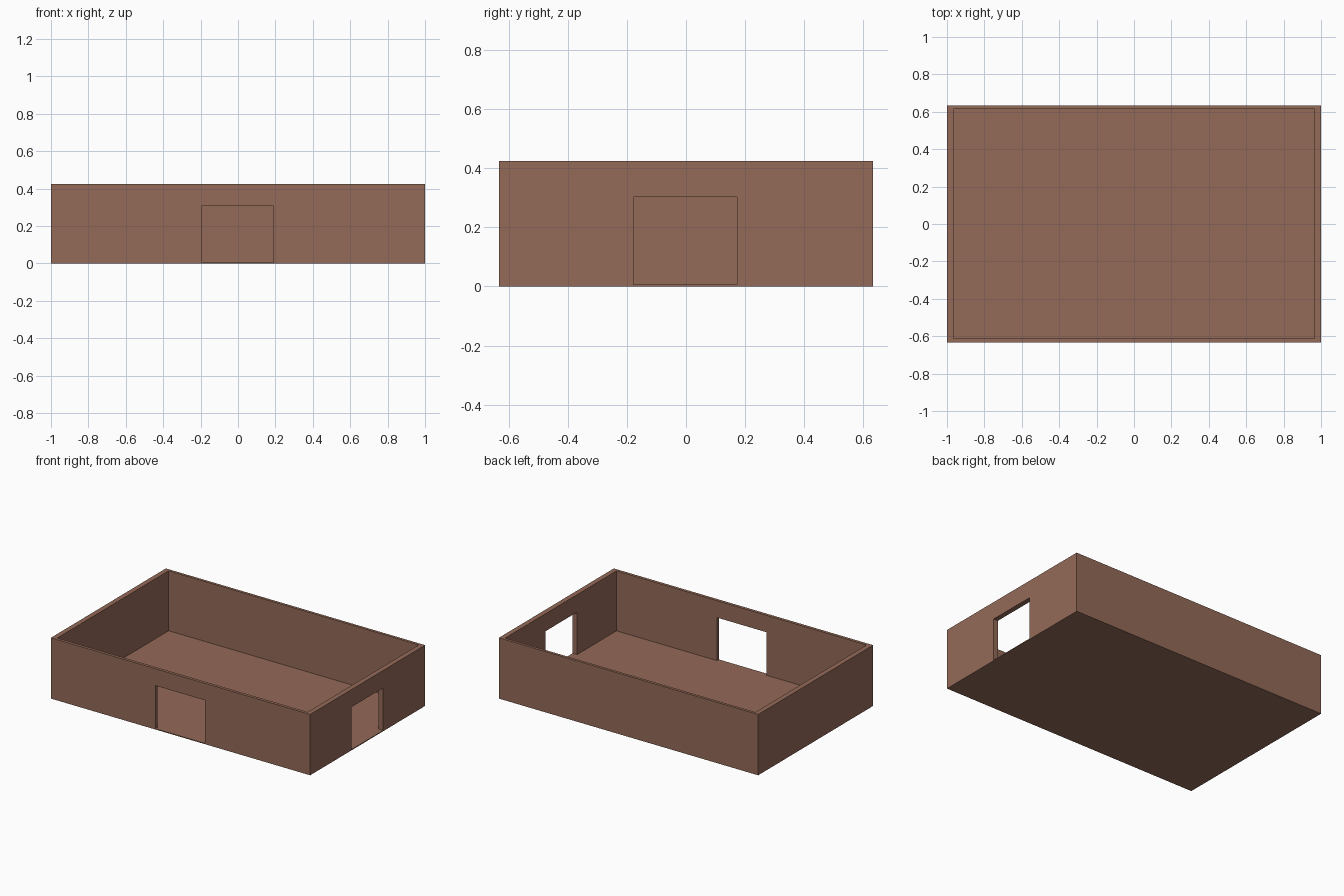
import bpy

if "Cube" in bpy.data.objects:
    bpy.data.objects.remove(bpy.data.objects["Cube"])

# Overall sizes
HALF_X, HALF_Y, HEIGHT = 1.0, 0.633, 0.424
FLOOR = 0.006

clay = bpy.data.materials.new("clay_brown")
clay.diffuse_color = (0.296, 0.144, 0.098, 1)
clay.use_nodes = True
clay.node_tree.nodes["Principled BSDF"].inputs["Base Color"].default_value = clay.diffuse_color


def box(name, lo, hi):
    """Axis-aligned box between two corners."""
    bpy.ops.mesh.primitive_cube_add(size=1)
    ob = bpy.context.object
    ob.name = name
    for v in ob.data.vertices:
        v.co = [lo[i] + (v.co[i] + 0.5) * (hi[i] - lo[i]) for i in range(3)]
    ob.data.materials.append(clay)
    return ob


# Outer block of the open-topped room
shell = box("room_shell", (-HALF_X, -HALF_Y, 0), (HALF_X, HALF_Y, HEIGHT))

# Room interior, front doorway and right doorway, cut out of the block
cutters = [
    box("interior_cutter", (-0.965, -0.612, FLOOR), (0.965, 0.614, 0.6)),
    box("front_door_cutter", (-0.194, -0.8, FLOOR), (0.189, -0.5, 0.306)),
    box("right_door_cutter", (0.85, -0.178, FLOOR), (1.2, 0.172, 0.302)),
]
for cutter in cutters:
    mod = shell.modifiers.new(cutter.name, "BOOLEAN")
    mod.operation = "DIFFERENCE"
    mod.solver = "EXACT"
    mod.object = cutter
    cutter.hide_render = True
    cutter.hide_set(True)
